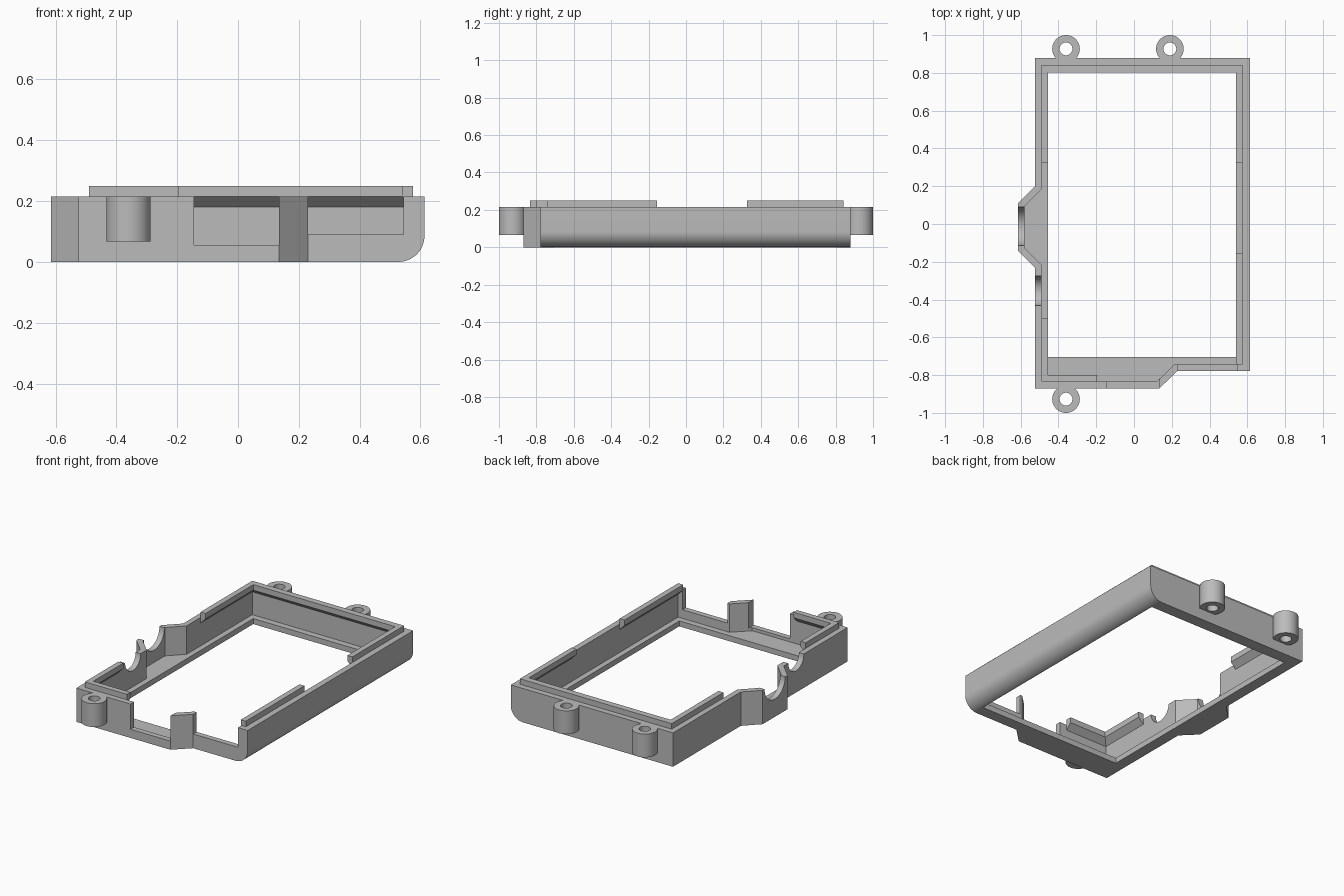
import bpy
import bmesh
import math
from mathutils import Matrix

if "Cube" in bpy.data.objects:
    bpy.data.objects.remove(bpy.data.objects["Cube"])

grey = bpy.data.materials.new("case grey")
grey.use_nodes = True
grey.diffuse_color = (0.5, 0.5, 0.5, 1)
grey.node_tree.nodes["Principled BSDF"].inputs["Base Color"].default_value = grey.diffuse_color

RIM, TOP, FLOOR, WALL = 0.215, 0.25, 0.035, 0.035


def finish(bm, name):
    bmesh.ops.recalc_face_normals(bm, faces=bm.faces)
    mesh = bpy.data.meshes.new(name)
    bm.to_mesh(mesh)
    bm.free()
    mesh.materials.append(grey)
    obj = bpy.data.objects.new(name, mesh)
    bpy.context.collection.objects.link(obj)
    return obj


def prism(outline, z0, z1):
    bm = bmesh.new()
    face = bm.faces.new([bm.verts.new((x, y, z0)) for x, y in outline])
    top = bmesh.ops.extrude_face_region(bm, geom=[face])["geom"]
    bmesh.ops.translate(bm, vec=(0, 0, z1 - z0),
                        verts=[v for v in top if isinstance(v, bmesh.types.BMVert)])
    return bm


def rect(x0, x1, y0, y1):
    return [(x0, y0), (x1, y0), (x1, y1), (x0, y1)]


def cut(target, cutter):
    cutter.hide_render = True
    cutter.hide_set(True)
    mod = target.modifiers.new(cutter.name, 'BOOLEAN')
    mod.operation = 'DIFFERENCE'
    mod.solver = 'EXACT'
    mod.object = cutter


def smooth(obj):
    bpy.ops.object.select_all(action='DESELECT')
    obj.select_set(True)
    bpy.context.view_layer.objects.active = obj
    bpy.ops.object.shade_smooth_by_angle(angle=math.radians(30))


# Case body with a rounded lower edge on the long straight side
outer = [(-.525, -.87), (.135, -.87), (.23, -.778), (.613, -.778), (.613, .88),
         (-.525, .88), (-.525, .2), (-.615, .11), (-.615, -.14), (-.525, -.23)]
inner = [(-.49, -.835), (.12, -.835), (.215, -.743), (.575, -.743), (.575, .843),
         (-.49, .843), (-.49, .185), (-.58, .095), (-.58, -.125), (-.49, -.215)]
bm = prism(outer, 0, RIM)
edge = [e for e in bm.edges if all(v.co.x > .6 and v.co.z < .01 for v in e.verts)]
bmesh.ops.bevel(bm, geom=edge, offset=.085, segments=14, profile=.5, affect='EDGES')
body = finish(bm, "case_frame")

# Hollow, floor opening and front slots
cut(body, finish(prism(inner, FLOOR, .4), "hollow_cutter"))
cut(body, finish(prism(rect(-.455, .54, -.705, .803), -.1, .3), "floor_cutter"))
cut(body, finish(prism(rect(-.145, .135, -.95, -.8), .055, .4), "left_slot_cutter"))
cut(body, finish(prism(rect(.23, .545, -.85, -.72), .09, .4), "right_slot_cutter"))

# Round cable notches in the side wall
for name, x, y, r in (("large_notch_cutter", -.6, -.012, .103),
                      ("small_notch_cutter", -.51, -.353, .078)):
    bm = bmesh.new()
    bmesh.ops.create_cone(bm, cap_ends=True, segments=48, radius1=r, radius2=r, depth=.08,
                          matrix=Matrix.Translation((x, y, RIM)) @ Matrix.Rotation(math.pi / 2, 4, 'Y'))
    cut(body, finish(bm, name))

# Apply the cuts and drop the cutters
bpy.context.view_layer.update()
result = bpy.data.meshes.new_from_object(body.evaluated_get(bpy.context.evaluated_depsgraph_get()))
cutters = [m.object for m in body.modifiers]
body.modifiers.clear()
body.data = result
for c in cutters:
    bpy.data.objects.remove(c)
smooth(body)


# Locating lips: chamfered underside, swept along the inner wall
def lip(name, wall_side, free_side):
    bm = bmesh.new()
    rings = []
    for w, f in zip(wall_side, free_side):
        rings.append([bm.verts.new((*p, z)) for p, z in
                      ((w, RIM - WALL), (f, RIM), (f, TOP), (w, TOP))])
    for a, b in zip(rings, rings[1:]):
        for i in range(4):
            j = (i + 1) % 4
            bm.faces.new((a[i], a[j], b[j], b[i]))
    bm.faces.new(rings[0])
    bm.faces.new(rings[-1])
    return finish(bm, name)


lip("back_lip", [(.575, .325), (.575, .843), (-.49, .843), (-.49, .325)],
    [(.54, .325), (.54, .803), (-.455, .803), (-.455, .325)])
lip("front_corner_lip", [(-.49, -.5), (-.49, -.835), (-.195, -.835)],
    [(-.455, -.5), (-.455, -.8), (-.195, -.8)])
lip("side_lip", [(.575, -.743), (.575, -.155)], [(.54, -.743), (.54, -.155)])

# Screw bosses with through holes
for name, x, y in (("back_boss_a", -.36, .927), ("back_boss_b", .19, .927),
                   ("front_boss", -.36, -.927)):
    bm = bmesh.new()
    n = 40
    profile = ((.073, .067), (.073, RIM), (.034, RIM), (.034, .067))
    rings = [[bm.verts.new((x + r * math.cos(math.tau * k / n), y + r * math.sin(math.tau * k / n), z))
              for r, z in profile] for k in range(n)]
    for k in range(n):
        a, b = rings[k], rings[(k + 1) % n]
        for i in range(4):
            j = (i + 1) % 4
            bm.faces.new((a[i], a[j], b[j], b[i]))
    smooth(finish(bm, name))
